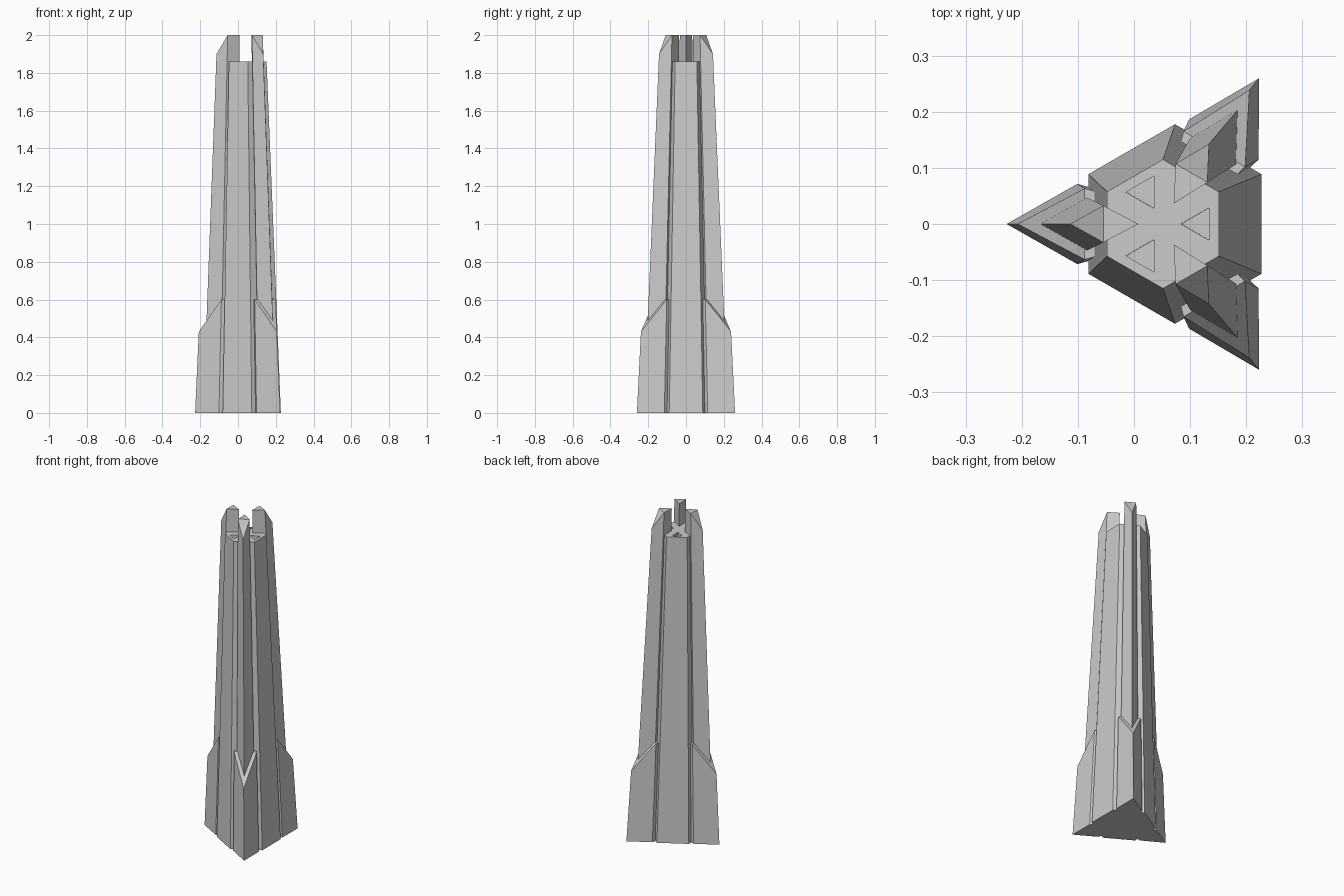
import bpy, bmesh, math
from mathutils import Vector

if "Cube" in bpy.data.objects:
    bpy.data.objects.remove(bpy.data.objects["Cube"])

def warp(co):
    """Uniform taper toward the top with a slight lean of the axis."""
    s = 1 - 0.19 * co.z
    return Vector((0.073 - 0.0115 * co.z + co.x * s, co.y * s, co.z))

def prism(name, profile, z0, z1, angles=(0,), chamfer=None):
    """Tapered prism(s); profile is (radius, side) points, chamfer is two (radius, z) points."""
    bm = bmesh.new()
    for a in angles:
        part = bmesh.new()
        base = part.faces.new([part.verts.new((r, t, z0)) for r, t in profile])
        ext = bmesh.ops.extrude_face_region(part, geom=[base], use_keep_orig=True)
        top = [v for v in ext["geom"] if isinstance(v, bmesh.types.BMVert)]
        bmesh.ops.translate(part, verts=top, vec=(0, 0, z1 - z0))
        if chamfer:
            (r0, h0), (r1, h1) = chamfer
            geom = part.verts[:] + part.edges[:] + part.faces[:]
            bmesh.ops.bisect_plane(part, geom=geom, plane_co=(r0, 0, h0),
                                   plane_no=(h1 - h0, 0, r0 - r1), clear_outer=True)
            bmesh.ops.holes_fill(part, edges=[e for e in part.edges if e.is_boundary])
            bmesh.ops.remove_doubles(part, verts=part.verts, dist=0.0005)
        c, s = math.cos(math.radians(a)), math.sin(math.radians(a))
        for v in part.verts:
            x, y, z = v.co
            v.co = warp(Vector((x * c - y * s, x * s + y * c, z)))
        bmesh.ops.recalc_face_normals(part, faces=part.faces)
        tmp = bpy.data.meshes.new("tmp")
        part.to_mesh(tmp)
        part.free()
        bm.from_mesh(tmp)
        bpy.data.meshes.remove(tmp)
    me = bpy.data.meshes.new(name)
    bm.to_mesh(me)
    bm.free()
    ob = bpy.data.objects.new(name, me)
    bpy.context.collection.objects.link(ob)
    return ob

# Hexagonal core shaft
R = 0.154 / math.cos(math.pi / 6)
hexagon = [(R * math.cos(math.radians(30 + 60 * i)), R * math.sin(math.radians(30 + 60 * i)))
           for i in range(6)]
core = prism("tower_core", hexagon, 0, 1.86)

# Triangular roof recesses cut into the core
tri = [(0.05, 0), (0.127, 0.0443), (0.127, -0.0443)]
cutter = prism("roof_recess_cutter", tri, 1.83, 1.9, (0, 120, 240))
cutter.hide_render = True
mod = core.modifiers.new("recess", "BOOLEAN")
mod.operation, mod.solver, mod.object = "DIFFERENCE", "EXACT", cutter
bpy.context.view_layer.objects.active = core
bpy.ops.object.modifier_apply(modifier="recess")
bpy.data.objects.remove(cutter)

# Three corner fins, and the wider sleeves around their feet
fin = [(0.258, 0), (0.169, 0.053), (0.068, 0), (0.169, -0.053)]
sleeve = [(0.30, 0), (0.174, 0.0715), (0.154, 0.066), (0.154, -0.066), (0.174, -0.0715)]
for i, a in enumerate((60, 180, 300), 1):
    prism(f"corner_fin_{i}", fin, 0.3, 2.0, (a,), ((0.258, 1.9), (0.169, 2.0)))
    prism(f"foot_sleeve_{i}", sleeve, 0, 0.6, (a,), ((0.30, 0.43), (0.174, 0.6)))
